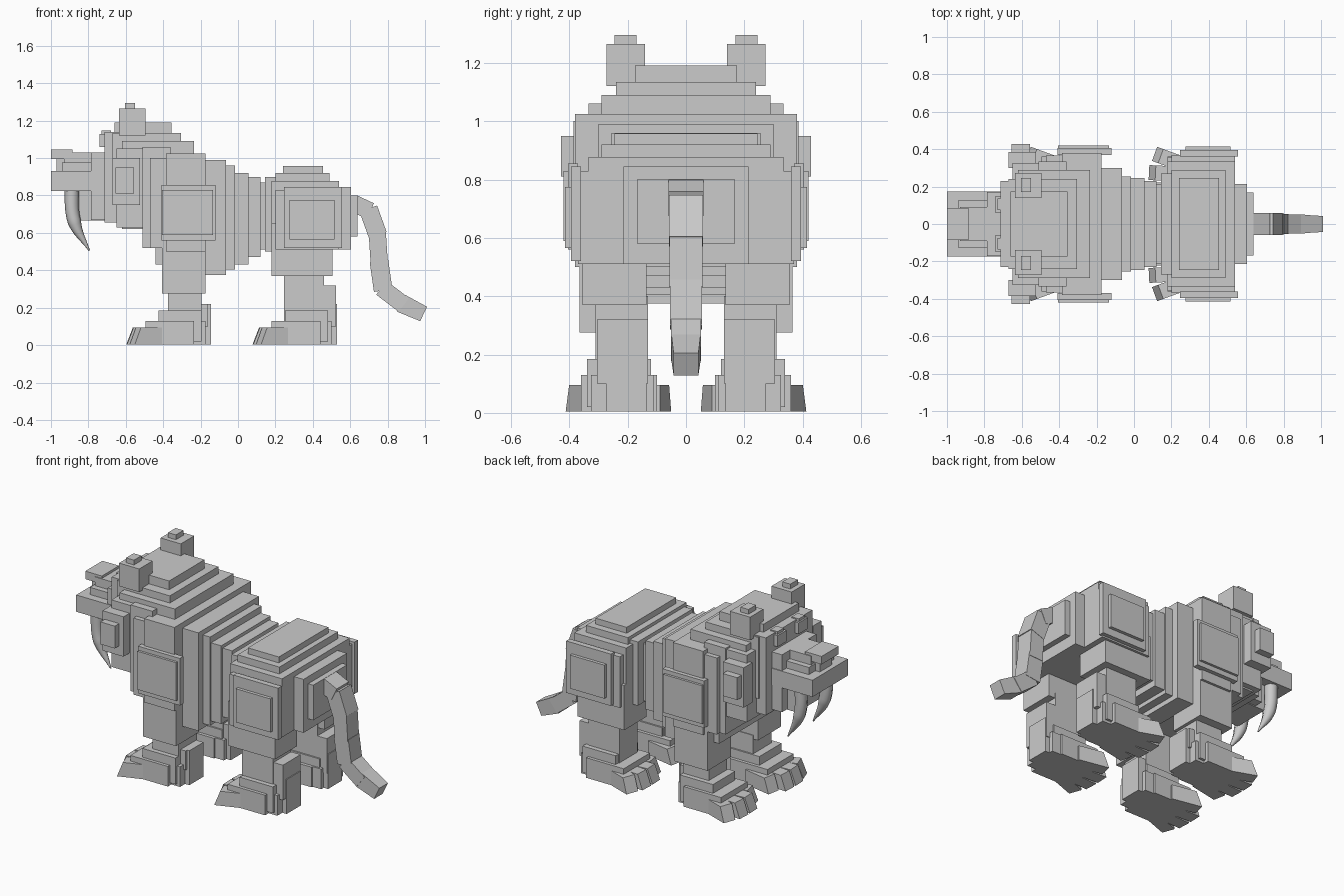
import bpy
import bmesh
from math import atan2
from mathutils import Vector, Matrix

cube = bpy.data.objects.get("Cube")
if cube:
    bpy.data.objects.remove(cube, do_unlink=True)

grey = bpy.data.materials.new("stone_grey")
grey.use_nodes = True
grey.diffuse_color = (0.6, 0.6, 0.6, 1)
grey.node_tree.nodes["Principled BSDF"].inputs["Base Color"].default_value = (0.6, 0.6, 0.6, 1)


def finish(bm, name):
    bmesh.ops.recalc_face_normals(bm, faces=bm.faces)
    mesh = bpy.data.meshes.new(name)
    bm.to_mesh(mesh)
    bm.free()
    mesh.materials.append(grey)
    obj = bpy.data.objects.new(name, mesh)
    bpy.context.collection.objects.link(obj)
    return obj


def add_box(bm, x, y, z):
    lo, hi = Vector((x[0], y[0], z[0])), Vector((x[1], y[1], z[1]))
    matrix = Matrix.Translation((lo + hi) / 2) @ Matrix.Diagonal((*(hi - lo), 1))
    return bmesh.ops.create_cube(bm, size=1, matrix=matrix)["verts"]


def block(name, x, half, z):
    """Box spanning the centre line."""
    bm = bmesh.new()
    add_box(bm, x, (-half, half), z)
    return finish(bm, name)


def pair(name, x, y, z):
    """Matching boxes on both sides."""
    for side, sign in (("left", 1), ("right", -1)):
        bm = bmesh.new()
        add_box(bm, x, sorted((sign * y[0], sign * y[1])), z)
        finish(bm, side + "_" + name)


# Waist and belly slices
for x0, x1, half, z0, z1 in (
        (-0.18, -0.065, 0.30, 0.375, 0.99), (-0.065, -0.015, 0.255, 0.405, 0.96),
        (-0.015, 0.055, 0.245, 0.43, 0.92), (0.055, 0.12, 0.23, 0.47, 0.90),
        (0.12, 0.145, 0.215, 0.51, 0.87), (0.145, 0.21, 0.27, 0.50, 0.90)):
    block("waist_slice", (x0, x1), half, (z0, z1))

# Stepped mane and chest
block("mane_crown", (-0.66, -0.355), 0.175, (0.9, 1.19))
block("mane_step_upper", (-0.67, -0.305), 0.24, (0.75, 1.135))
block("mane_step_lower", (-0.62, -0.235), 0.29, (0.62, 1.09))
block("mane_side", (-0.51, -0.36), 0.335, (0.52, 1.06))
block("mane_collar", (-0.47, -0.3), 0.365, (0.52, 1.0))
block("shoulders", (-0.385, -0.175), 0.38, (0.5, 1.025))
block("chest", (-0.44, -0.175), 0.3, (0.43, 0.95))
pair("shoulder_pad", (-0.41, -0.12), (0.37, 0.405), (0.56, 0.855))
pair("shoulder_plate", (-0.405, -0.135), (0.4, 0.42), (0.59, 0.83))

# Hips and rump
block("hip_crown", (0.24, 0.455), 0.245, (0.8, 0.957))
block("hip_step_upper", (0.2, 0.49), 0.29, (0.75, 0.92))
block("hip_step_lower", (0.18, 0.54), 0.335, (0.58, 0.877))
block("hips", (0.2, 0.54), 0.37, (0.51, 0.83))
pair("hip_pad", (0.245, 0.555), (0.36, 0.395), (0.52, 0.845))
pair("hip_plate", (0.275, 0.515), (0.39, 0.415), (0.565, 0.775))
block("rump", (0.5, 0.605), 0.215, (0.51, 0.845))
block("rump_plate", (0.6, 0.64), 0.168, (0.58, 0.8))

# Head, muzzle and jaw
block("head", (-0.715, -0.5), 0.23, (0.655, 1.14))
block("head_back", (-0.65, -0.45), 0.325, (0.63, 1.05))
block("face", (-0.785, -0.68), 0.17, (0.67, 1.03))
block("muzzle", (-1, -0.71), 0.175, (0.825, 0.93))
block("muzzle_top", (-0.94, -0.7), 0.125, (0.9, 0.975))
block("nose_bridge", (-0.93, -0.7), 0.09, (0.95, 1.03))
block("nose", (-1, -0.885), 0.085, (0.995, 1.045))
block("nose_base", (-0.97, -0.88), 0.06, (0.92, 1.0))
block("lower_jaw", (-0.85, -0.7), 0.115, (0.665, 0.83))
pair("eye", (-0.74, -0.69), (0.06, 0.15), (1.06, 1.13))
pair("brow", (-0.73, -0.68), (0.075, 0.135), (1.12, 1.147))
pair("cheek", (-0.67, -0.525), (0.3, 0.385), (0.75, 1.0))
pair("cheek_plate", (-0.655, -0.555), (0.38, 0.428), (0.81, 0.95))
pair("ear", (-0.635, -0.495), (0.14, 0.272), (1.12, 1.265))
pair("ear_tip", (-0.605, -0.55), (0.17, 0.245), (1.25, 1.295))

# Curved tapering tusks
for side, sign in (("left", 1), ("right", -1)):
    curve = bpy.data.curves.new(side + "_tusk", "CURVE")
    curve.dimensions = "3D"
    curve.bevel_depth = 0.04
    curve.bevel_resolution = 2
    curve.use_fill_caps = True
    spline = curve.splines.new("BEZIER")
    spline.bezier_points.add(2)
    for point, (x, z, r) in zip(spline.bezier_points,
                                ((-0.89, 0.86, 1), (-0.875, 0.66, 0.9), (-0.795, 0.505, 0.1))):
        point.co = (x, sign * 0.125, z)
        point.radius = r
        point.handle_left_type = point.handle_right_type = "AUTO"
    curve.materials.append(grey)
    tusk = bpy.data.objects.new(side + "_tusk", curve)
    bpy.context.collection.objects.link(tusk)


def toe(name, tip, y, width, turn, sign):
    """Wedge toe with a sloping front."""
    bm = bmesh.new()
    verts = add_box(bm, (0, 0.19), (-width / 2, width / 2), (0.004, 0.095))
    for v in verts:
        if v.co.x < 0.01 and v.co.z > 0.05:
            v.co.x += 0.035
    bm.transform(Matrix.Translation((tip, sign * y, 0)) @ Matrix.Rotation(-sign * turn, 4, "Z"))
    finish(bm, name)


def foot(prefix, tip):
    """Stepped foot and heel, measured back from the toe tip."""
    pair(prefix + "_sole", (tip + 0.1, tip + 0.36), (0.1, 0.36), (0.004, 0.13))
    pair(prefix + "_instep", (tip + 0.17, tip + 0.4), (0.12, 0.34), (0.02, 0.185))
    pair(prefix + "_heel", (tip + 0.35, tip + 0.45), (0.135, 0.275), (0.004, 0.22))
    pair(prefix + "_heel_base", (tip + 0.35, tip + 0.42), (0.11, 0.325), (0.004, 0.13))
    for side, sign in (("left", 1), ("right", -1)):
        for x, y, turn in ((0.05, 0.09, -0.2), (0, 0.18, -0.05), (0, 0.275, 0.05), (0.03, 0.375, 0.35)):
            toe(side + "_" + prefix + "_toe", tip + x, y, 0.08, turn, sign)


# Front legs
pair("front_leg", (-0.405, -0.175), (0.135, 0.365), (0.275, 0.7))
pair("front_shin", (-0.375, -0.195), (0.13, 0.31), (0.1, 0.3))
pair("front_ankle", (-0.22, -0.16), (0.15, 0.29), (0.1, 0.22))
foot("front", -0.595)

# Hind legs
pair("hind_leg", (0.18, 0.505), (0.135, 0.355), (0.37, 0.65))
pair("hind_shin", (0.245, 0.46), (0.13, 0.31), (0.1, 0.4))
pair("hind_hock", (0.45, 0.525), (0.13, 0.305), (0.1, 0.32))
foot("hind", 0.08)

# Tail made of jointed blocks
path = [Vector(p) for p in ((0.625, 0, 0.755), (0.7, 0, 0.72), (0.745, 0, 0.595),
                            (0.755, 0, 0.44), (0.775, 0, 0.3), (0.88, 0, 0.22), (0.985, 0, 0.17))]
for i, (a, b) in enumerate(zip(path, path[1:])):
    bm = bmesh.new()
    length = (b - a).length
    half = 0.06 - 0.002 * i
    thick = 0.05 if i % 2 else 0.046
    verts = add_box(bm, (-0.01, length + 0.008), (-half, half), (-thick, thick))
    if i == len(path) - 2:
        for v in verts:
            if v.co.x > 0.05:
                v.co.y *= 0.85
                v.co.z *= 0.85
    angle = atan2(b.z - a.z, b.x - a.x)
    bm.transform(Matrix.Translation(a) @ Matrix.Rotation(-angle, 4, "Y"))
    finish(bm, "tail_segment")
